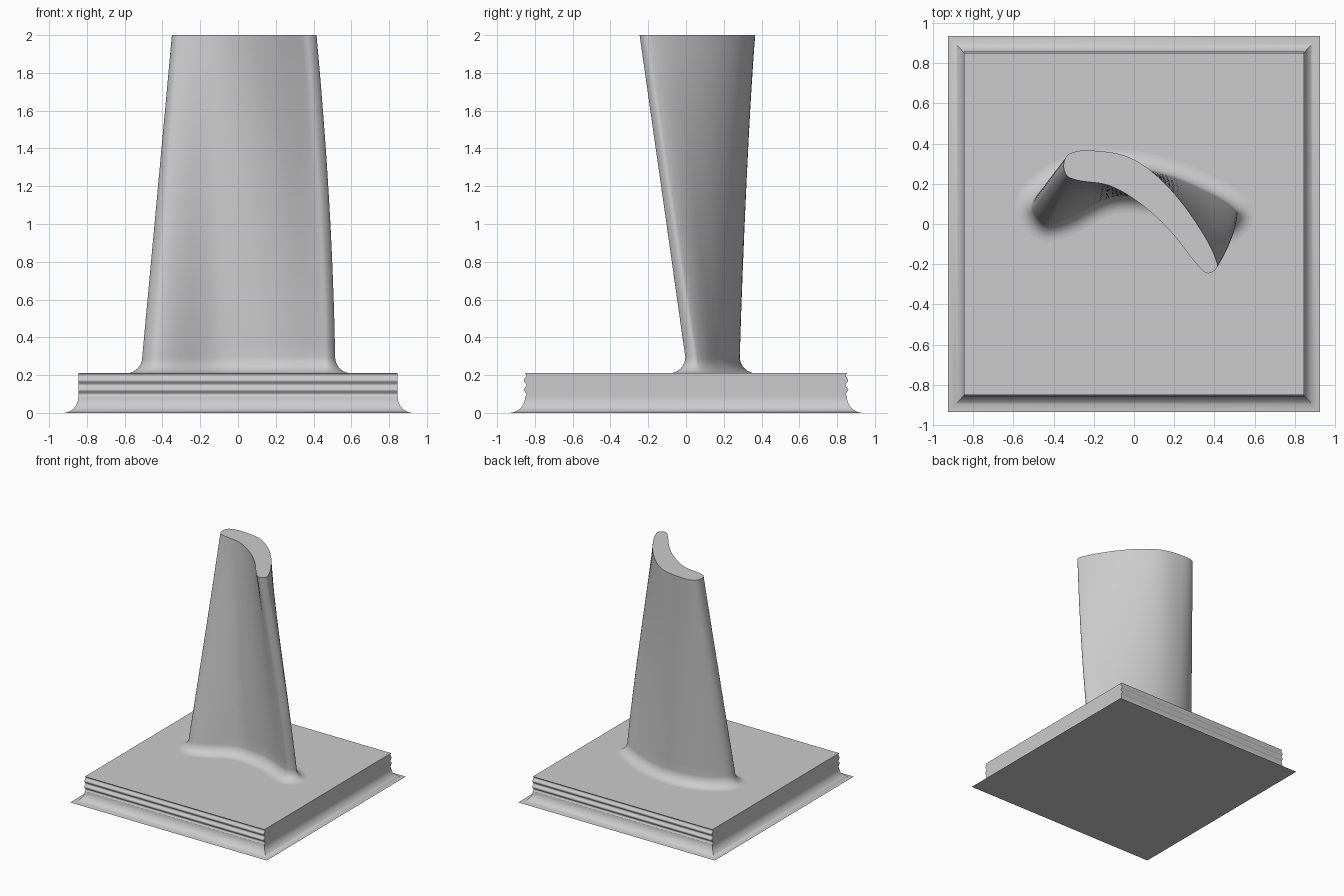
import bpy
import bmesh
from math import sin, cos, pi, radians
from mathutils import Vector
from mathutils.geometry import interpolate_bezier

cube = bpy.data.objects.get("Cube")
if cube:
    bpy.data.objects.remove(cube)

grey = bpy.data.materials.new("plain grey")
grey.use_nodes = True
colour = (0.6, 0.6, 0.6, 1)
grey.diffuse_color = colour
grey.node_tree.nodes["Principled BSDF"].inputs["Base Color"].default_value = colour

BASE_TOP = 0.21
FILLET = 0.085


def loft(name, rings):
    """Skin a stack of closed rings and cap both ends."""
    bm = bmesh.new()
    loops = [[bm.verts.new(p) for p in ring] for ring in rings]
    for low, high in zip(loops, loops[1:]):
        n = len(low)
        for i in range(n):
            j = (i + 1) % n
            bm.faces.new((low[i], low[j], high[j], high[i]))
    bm.faces.new(loops[0])
    bm.faces.new(loops[-1])
    bmesh.ops.recalc_face_normals(bm, faces=bm.faces)
    mesh = bpy.data.meshes.new(name)
    bm.to_mesh(mesh)
    bm.free()
    mesh.materials.append(grey)
    obj = bpy.data.objects.new(name, mesh)
    bpy.context.collection.objects.link(obj)
    bpy.ops.object.select_all(action="DESELECT")
    obj.select_set(True)
    bpy.context.view_layer.objects.active = obj
    bpy.ops.object.shade_smooth_by_angle(angle=radians(35))
    return obj


def smooth_outline(points, steps=8):
    """Closed smooth curve through the points."""
    pts = [Vector(p) for p in points]
    n = len(pts)
    tangents = [(pts[(i + 1) % n] - pts[i - 1]).normalized() for i in range(n)]
    outline = []
    for i in range(n):
        a, b = pts[i], pts[(i + 1) % n]
        reach = (b - a).length / 3
        curve = interpolate_bezier(a, a + tangents[i] * reach,
                                   b - tangents[(i + 1) % n] * reach, b, steps + 1)
        outline += [p.to_2d() for p in curve[:-1]]
    return outline


def grow(outline, distance):
    """Push an outline outwards along its normals."""
    n = len(outline)
    result = []
    for i, p in enumerate(outline):
        d = (outline[(i + 1) % n] - outline[i - 1]).normalized()
        result.append(p + Vector((-d.y, d.x)) * distance)
    return result


# Base block: flared skirt, then ridged front and back walls
def rectangle(hx, hy, z):
    return [(-hx, -hy, z), (hx, -hy, z), (hx, hy, z), (-hx, hy, z)]


base_rings = []
for i in range(11):
    a = i / 10 * pi / 2
    flare = 1 - sin(a)
    base_rings.append(rectangle(0.845 + 0.08 * flare, 0.852 + 0.083 * flare,
                                FILLET * (1 - cos(a))))
for i in range(1, 31):
    z = FILLET + (BASE_TOP - FILLET) * i / 30
    ridge = 0.007 * sin((z - 0.11) / 0.05 * 2 * pi)
    base_rings.append(rectangle(0.845, 0.852 + ridge, z))
loft("base_block", base_rings)

# Blade: root and tip sections, convex side first
root = smooth_outline([
    (-0.47, 0.155), (-0.31, 0.255), (-0.09, 0.285), (0.12, 0.255), (0.33, 0.175),
    (0.51, 0.06), (0.48, 0), (0.42, 0.01), (0.24, 0.09), (0.08, 0.13),
    (-0.12, 0.13), (-0.42, 0), (-0.505, 0.07)])
tip = smooth_outline([
    (-0.32, 0.35), (-0.2, 0.365), (-0.02, 0.33), (0.14, 0.215), (0.3, 0.02),
    (0.415, -0.2), (0.375, -0.245), (0.33, -0.22), (0.18, -0.035), (0.04, 0.095),
    (-0.12, 0.19), (-0.32, 0.23), (-0.35, 0.29)])

# Rounded root fillet
blade_rings = [[(*p, BASE_TOP - 0.02) for p in grow(root, FILLET)]]
for i in range(10):
    a = i / 10 * pi / 2
    z = BASE_TOP + FILLET * (1 - cos(a))
    blade_rings.append([(*p, z) for p in grow(root, FILLET * (1 - sin(a)))])

# Twisting, tapering body with a slight bow on the trailing side
start = BASE_TOP + FILLET
for i in range(25):
    t = i / 24
    bow = 0.07 * t * (1 - t)
    ring = []
    for a, b in zip(root, tip):
        p = a.lerp(b, t)
        ring.append((p.x + bow * max(p.x, 0) * 2, p.y, start + (2 - start) * t))
    blade_rings.append(ring)
loft("twisted_blade", blade_rings)
